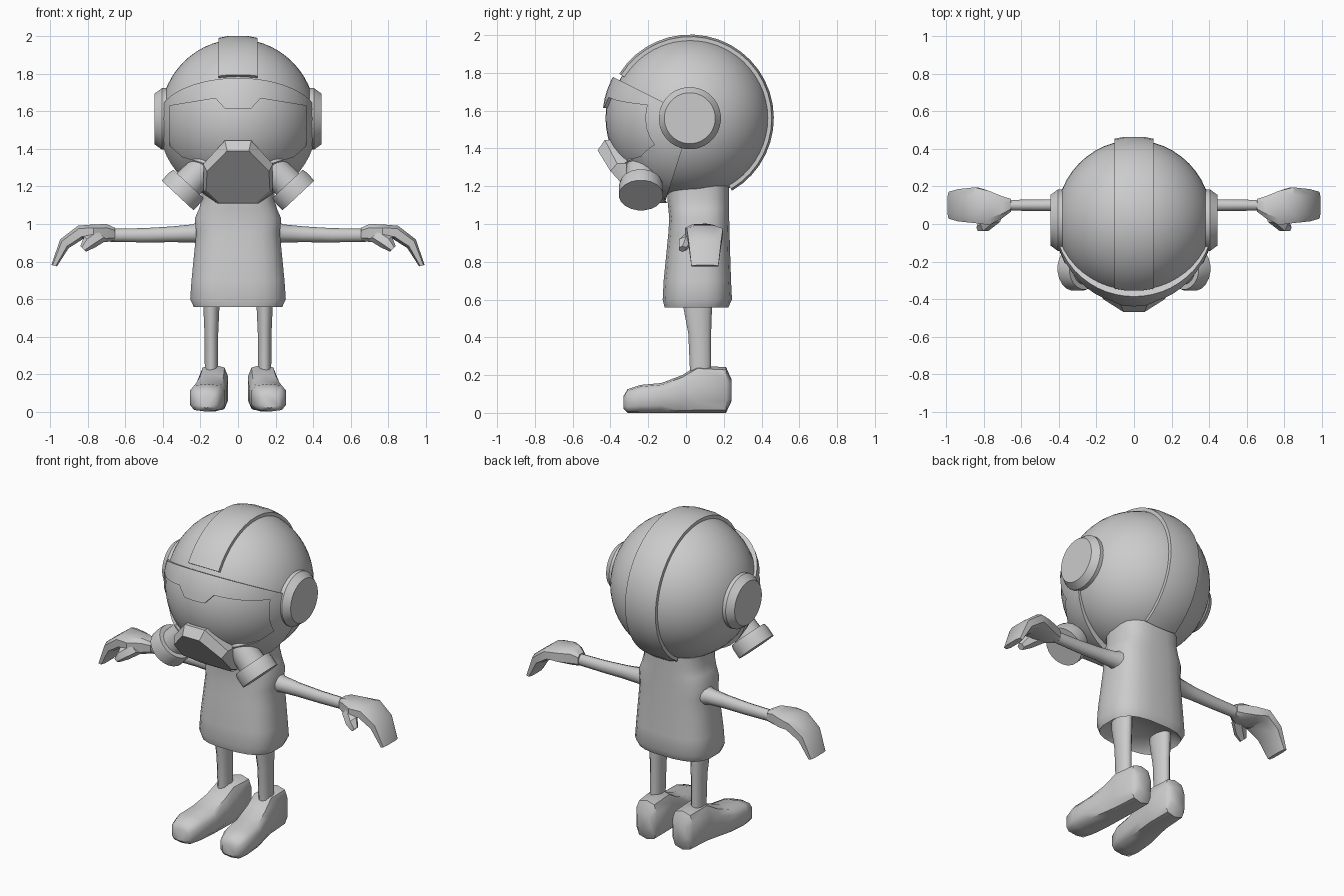
import bpy, bmesh, math
from mathutils import Vector as V, Matrix

if "Cube" in bpy.data.objects:
    bpy.data.objects.remove(bpy.data.objects["Cube"])

grey = bpy.data.materials.new("mid_grey")
grey.diffuse_color = (0.6, 0.6, 0.6, 1)
grey.use_nodes = True
grey.node_tree.nodes["Principled BSDF"].inputs["Base Color"].default_value = grey.diffuse_color
HEAD = V((0, 0.022, 1.56))


def finish(name, bm, angle=40):
    bmesh.ops.recalc_face_normals(bm, faces=bm.faces)
    me = bpy.data.meshes.new(name)
    bm.to_mesh(me)
    bm.free()
    ob = bpy.data.objects.new(name, me)
    bpy.context.collection.objects.link(ob)
    me.materials.append(grey)
    shade(ob, angle)
    return ob


def shade(ob, angle):
    bpy.ops.object.select_all(action='DESELECT')
    ob.select_set(True)
    bpy.context.view_layer.objects.active = ob
    bpy.ops.object.shade_smooth_by_angle(angle=math.radians(angle))


def ring(c, u, v, n=8, power=1.0):
    # superellipse section spanned by u and v
    def s(t):
        return math.copysign(abs(t) ** power, t)
    pts = []
    for i in range(n):
        a = 2 * math.pi * (i + 0.5) / n
        pts.append(V(c) + V(u) * s(math.cos(a)) + V(v) * s(math.sin(a)))
    return pts


def loft(name, rings, angle=40, mirror=False, closed=True):
    for side in ((1, -1) if mirror else (1,)):
        bm = bmesh.new()
        rows = [[bm.verts.new((p[0] * side, p[1], p[2])) for p in r] for r in rings]
        n = len(rows[0])
        for a, b in zip(rows, rows[1:]):
            for i in range(n):
                bm.faces.new((a[i], a[(i + 1) % n], b[(i + 1) % n], b[i]))
        if closed:
            bm.faces.new(rows[0])
            bm.faces.new(rows[-1])
        label = name if not mirror else name + ("_left" if side > 0 else "_right")
        ob = finish(label, bm, angle)
    return ob


def ellipsoid(rx, ry, rz):
    bm = bmesh.new()
    bmesh.ops.create_uvsphere(bm, u_segments=48, v_segments=28, radius=1)
    bmesh.ops.transform(bm, matrix=Matrix.Translation(HEAD) @ Matrix.Diagonal((rx, ry, rz, 1)), verts=bm.verts)
    return bm


def trim(bm, point, normal):
    cut = bmesh.ops.bisect_plane(bm, geom=bm.verts[:] + bm.edges[:] + bm.faces[:],
                                 plane_co=point, plane_no=normal, clear_outer=True)
    edges = [e for e in cut["geom_cut"] if isinstance(e, bmesh.types.BMEdge)]
    bmesh.ops.contextual_create(bm, geom=edges)


# Helmet dome and visor glass
finish("helmet", ellipsoid(0.415, 0.425, 0.425))
glass = ellipsoid(0.418, 0.448, 0.43)
trim(glass, V((0, -0.1, 1.5)), V((0, 1, 0)))
trim(glass, V((0, -0.39, 1.76)), V((0, 0.13, 0.26)))
finish("visor_glass", glass)

# Face frame with a sloped brow, then the visor opening
frame = ellipsoid(0.425, 0.465, 0.46)
trim(frame, V((0, -0.39, 1.78)), V((0, 0.13, 0.26)))
trim(frame, V((0, -0.02, 1.40)), V((0, 0.25, -0.08)))
frame = finish("face_frame", frame)
half = [(0.07, 1.615), (0.12, 1.67), (0.365, 1.63), (0.365, 1.42), (0.30, 1.36), (0.17, 1.32), (0.15, 1.25)]
outline = half + [(-x, z) for x, z in reversed(half)]
cutter = loft("opening_cutter", [[(x, y, z) for x, z in outline] for y in (-0.8, -0.15)])
cutter.hide_render = True
mod = frame.modifiers.new("opening", 'BOOLEAN')
mod.object = cutter
mod.operation = 'DIFFERENCE'
mod.solver = 'EXACT'
bpy.context.view_layer.objects.active = frame
bpy.ops.object.modifier_apply(modifier="opening")
bpy.data.objects.remove(cutter)
shade(frame, 35)

# Crest band over the dome
band = []
for i in range(25):
    a = math.radians(148 - i * 208 / 24)
    d = V((0, math.cos(a), math.sin(a)))
    section = [(-0.105, 0.39), (-0.105, 0.432), (-0.05, 0.443), (0.05, 0.443), (0.105, 0.432), (0.105, 0.39)]
    band.append([HEAD + d * r + V((x, 0, 0)) for x, r in section])
loft("crest_band", band)

# Ear discs
loft("ear_disc", [ring((x, 0.02, 1.56), (0, r, 0), (0, 0, r), 32)
                  for x, r in ((0.34, 0.165), (0.405, 0.165), (0.446, 0.135))], 25, True)

# Mouthpiece
def both(pts):
    return pts + [(-x, y, z) for x, y, z in reversed(pts)]

mouth = [both([(0.07, -0.30, 1.445), (0.185, -0.22, 1.32), (0.185, -0.16, 1.16), (0.11, -0.10, 1.11)]),
         both([(0.07, -0.43, 1.445), (0.185, -0.365, 1.32), (0.185, -0.27, 1.17), (0.11, -0.20, 1.11)]),
         both([(0.058, -0.468, 1.39), (0.165, -0.40, 1.28), (0.17, -0.31, 1.18), (0.10, -0.22, 1.115)])]
loft("mouthpiece", mouth, 25)

# Filter canisters
axis = V((0.68, 0, -0.73))
side = V((0.73, 0, 0.68))
tip = V((0.322, -0.238, 1.152))
loft("filter_canister", [ring(tip - axis * d, V((0, r, 0)), side * r, 20)
                         for d, r in ((0.24, 0.075), (0.085, 0.085), (0.085, 0.112), (0.06, 0.118), (0, 0.118))], 30, True)

# Tunic with a recessed underside: z, half width, y front, y back
tunic = [(0.60, 0.20, -0.08, 0.19), (0.558, 0.238, -0.115, 0.225), (0.60, 0.257, -0.125, 0.245),
         (0.70, 0.25, -0.12, 0.24), (0.85, 0.235, -0.105, 0.235), (0.95, 0.225, -0.095, 0.232),
         (1.03, 0.232, -0.09, 0.23), (1.08, 0.21, -0.095, 0.23), (1.13, 0.195, -0.10, 0.23), (1.20, 0.195, -0.10, 0.23)]
loft("tunic", [ring((0, (f + b) / 2, z), (w, 0, 0), (0, (b - f) / 2, 0), 20, 0.7)
               for z, w, f, b in tunic], 50)

# Arms: x, z, half depth, half height
arm = [(0.16, 0.96, 0.08, 0.08), (0.24, 0.95, 0.05, 0.048), (0.35, 0.945, 0.036, 0.042),
       (0.50, 0.94, 0.032, 0.038), (0.68, 0.94, 0.03, 0.035)]
loft("arm", [ring((x, 0.10, z), (0, ry, 0), (0, 0, rz), 10) for x, z, ry, rz in arm], 50, True)

# Mitten hands: x, z, bend, half thickness, y near, y far
hand = [(0.655, 0.945, 0, 0.036, 0.065, 0.135), (0.70, 0.952, 0, 0.05, 0.03, 0.15),
        (0.77, 0.952, 0, 0.048, -0.01, 0.18), (0.84, 0.955, -20, 0.04, 0.0, 0.20),
        (0.925, 0.895, -45, 0.034, 0.01, 0.19), (0.98, 0.778, -75, 0.016, 0.025, 0.175)]
rings = []
for x, z, bend, t, y0, y1 in hand:
    a = math.radians(bend)
    rings.append(ring((x, (y0 + y1) / 2, z), (0, (y1 - y0) / 2, 0),
                      (-math.sin(a) * t, 0, math.cos(a) * t), 8, 0.6))
loft("hand", rings, 35, True)
thumb = [(0.73, 0.05, 0.945, 0.045), (0.79, 0.0, 0.905, 0.042), (0.825, -0.018, 0.868, 0.022)]
loft("thumb", [ring((x, y, z), (0, r, 0), (r * 0.7, 0, r * 0.7), 6) for x, y, z, r in thumb], 35, True)

# Legs: z, half width, y front, y back
leg = [(0.64, 0.045, -0.02, 0.14), (0.55, 0.044, -0.015, 0.14), (0.42, 0.038, 0.01, 0.135), (0.20, 0.036, 0.02, 0.135)]
loft("leg", [ring((0.142, (f + b) / 2, z), (w, 0, 0), (0, (b - f) / 2, 0), 12)
             for z, w, f, b in leg], 50, True)

# Boots: y, centre x, half width, bottom, top
boot = [(0.24, 0.125, 0.05, 0.06, 0.18), (0.212, 0.125, 0.072, 0.0, 0.242), (0.06, 0.13, 0.08, 0.0, 0.25),
        (-0.02, 0.14, 0.086, 0.0, 0.20), (-0.13, 0.155, 0.097, 0.0, 0.158), (-0.24, 0.165, 0.095, 0.0, 0.148),
        (-0.31, 0.17, 0.075, 0.0, 0.125), (-0.33, 0.17, 0.05, 0.02, 0.09)]
loft("boot", [ring((cx, y, (lo + hi) / 2), (w, 0, 0), (0, 0, (hi - lo) / 2), 10, 0.6)
              for y, cx, w, lo, hi in boot], 45, True)
